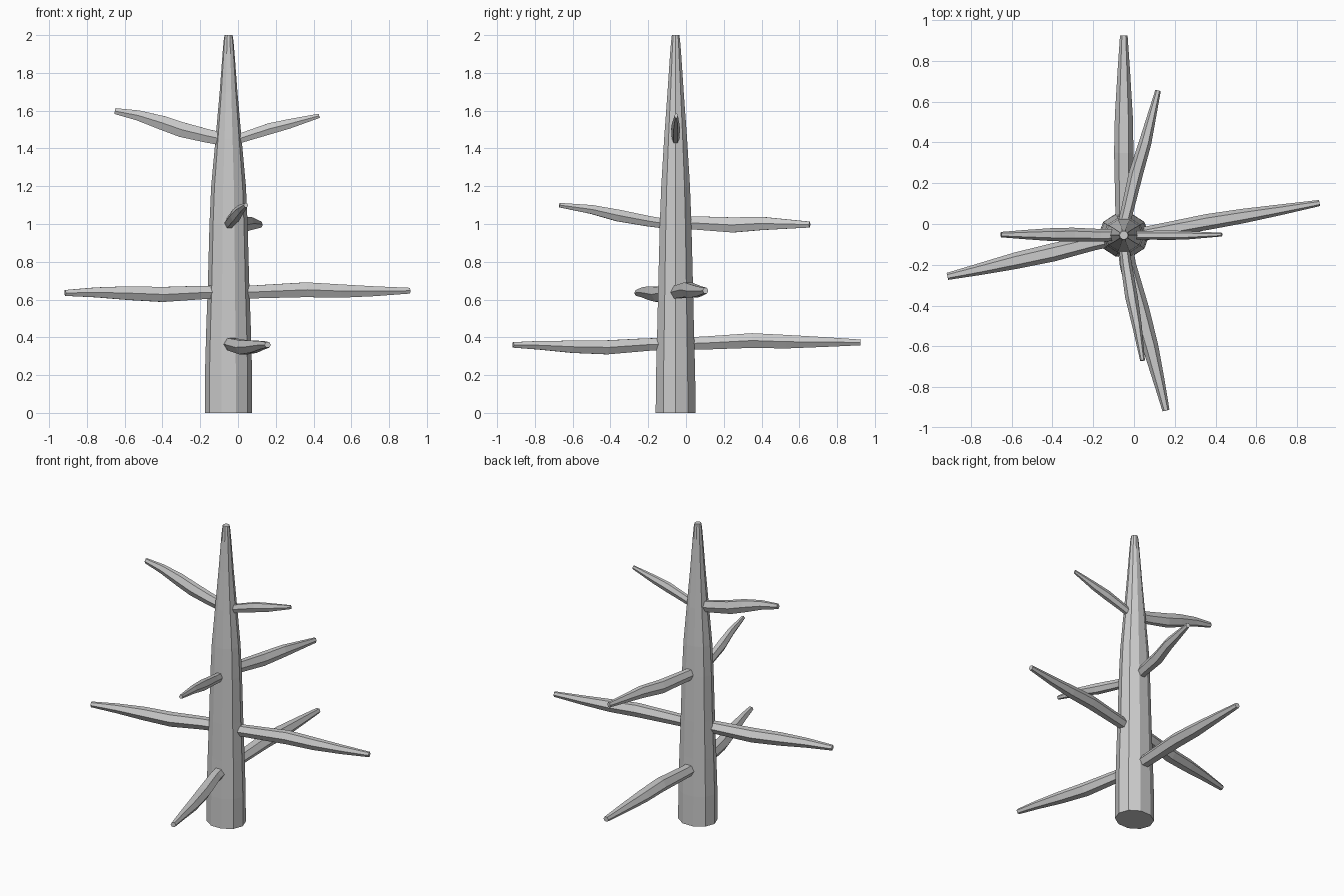
import bpy, bmesh, math
from mathutils import Vector

if "Cube" in bpy.data.objects:
    bpy.data.objects.remove(bpy.data.objects["Cube"])

CX, CY = -0.05, -0.055


def loft(name, rings):
    """Skin a list of equal-length point rings and cap both ends."""
    bm = bmesh.new()
    loops = [[bm.verts.new(p) for p in ring] for ring in rings]
    n = len(loops[0])
    for a, b in zip(loops, loops[1:]):
        for i in range(n):
            j = (i + 1) % n
            bm.faces.new((a[i], a[j], b[j], b[i]))
    bm.faces.new(loops[0][::-1])
    bm.faces.new(loops[-1])
    bmesh.ops.recalc_face_normals(bm, faces=bm.faces)
    me = bpy.data.meshes.new(name)
    bm.to_mesh(me)
    bm.free()
    ob = bpy.data.objects.new(name, me)
    bpy.context.collection.objects.link(ob)
    return ob


# Trunk: tapering ten-sided column, (z, half x, half y)
trunk = [(0, .125, .111), (.2, .125, .109), (.45, .118, .102), (.7, .109, .096),
         (1.0, .101, .088), (1.2, .092, .08), (1.45, .069, .064),
         (1.7, .047, .045), (1.9, .032, .031), (1.97, .026, .025), (2.0, .021, .021)]
SIDES = 10
loft("trunk", [[(CX + rx * math.cos(2 * math.pi * i / SIDES),
                 CY + ry * math.sin(2 * math.pi * i / SIDES), z)
                for i in range(SIDES)] for z, rx, ry in trunk])


def branch(name, path, width, height):
    """Six-sided limb, widest near the trunk and tapering to a blunt tip."""
    pts = [Vector(p) for p in path]
    flat = (pts[-1] - pts[0]) * Vector((1, 1, 0))
    total = flat.length
    side = Vector((-flat.y, flat.x, 0)).normalized()
    rings = []
    for k, p in enumerate(pts):
        tan = (pts[min(k + 1, len(pts) - 1)] - pts[max(k - 1, 0)]).normalized()
        up = tan.cross(side)
        t = ((p - pts[0]) * Vector((1, 1, 0))).length / total
        if t < .45:
            s = .82 + .18 * t / .45
        else:
            s = 1 - .62 * ((t - .45) / .55) ** 1.2
        rings.append([p + side * width * s * math.cos(math.pi * i / 3)
                      + up * height * s * math.sin(math.pi * i / 3) / .866
                      for i in range(6)])
    return loft(name, rings)


# Lowest pair, front and back
branch("low_front_branch", [(-.045, -.1, .365), (-.03, -.2, .362), (.03, -.42, .347),
                            (.08, -.6, .35), (.125, -.78, .358), (.157, -.915, .36)], .046, .038)
branch("low_back_branch", [(-.05, 0, .367), (-.05, .1, .37), (-.05, .35, .383),
                           (-.05, .53, .377), (-.05, .75, .375), (-.05, .925, .373)], .049, .04)

# Second pair, left and right
branch("mid_left_branch", [(-.1, -.07, .64), (-.2, -.09, .637), (-.4, -.14, .627),
                           (-.58, -.18, .634), (-.75, -.22, .638), (-.915, -.257, .635)], .046, .041)
branch("mid_right_branch", [(.01, -.055, .637), (.12, -.035, .642), (.36, .01, .652),
                            (.54, .04, .645), (.72, .07, .644), (.91, .103, .647)], .04, .04)

# Third pair, front and back
branch("upper_front_branch", [(-.05, -.1, 1.0), (-.038, -.2, 1.015), (-.012, -.36, 1.045),
                              (.015, -.5, 1.077), (.042, -.67, 1.1)], .031, .031)
branch("upper_back_branch", [(-.05, 0, 1.008), (-.03, .08, 1.004), (.01, .25, .995),
                             (.055, .4, 1.003), (.118, .655, .997)], .036, .041)

# Top pair, left and right
branch("top_left_branch", [(-.085, CY, 1.45), (-.17, CY, 1.468), (-.3, -.052, 1.5),
                           (-.4, -.052, 1.535), (-.53, -.052, 1.575), (-.652, -.052, 1.598)], .035, .041)
branch("top_right_branch", [(-.005, CY, 1.448), (.07, CY, 1.473), (.17, CY, 1.505),
                            (.27, CY, 1.53), (.43, -.052, 1.573)], .024, .03)
